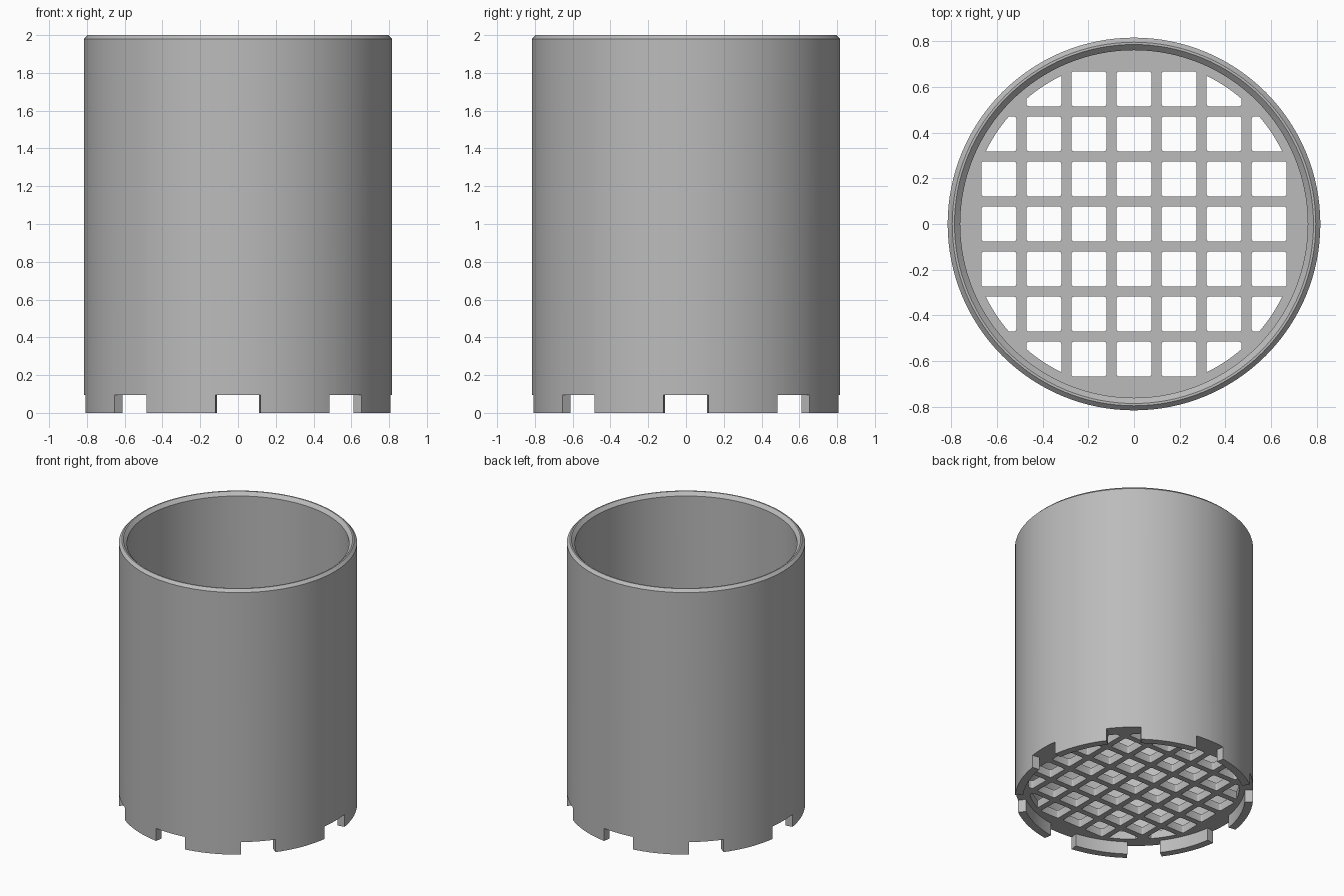
import bpy, bmesh
from math import cos, sin, tau
from mathutils import Matrix

if "Cube" in bpy.data.objects:
    bpy.data.objects.remove(bpy.data.objects["Cube"])

SEGMENTS = 128
OUTER, INNER = 0.815, 0.76
FLOOR_Z, FLOOR_TOP = 0.095, 0.155
PITCH, CELL = 0.197, 0.154

grey = bpy.data.materials.new("plain_grey")
grey.use_nodes = True
grey.diffuse_color = (0.5, 0.5, 0.5, 1)
grey.node_tree.nodes["Principled BSDF"].inputs["Base Color"].default_value = (0.5, 0.5, 0.5, 1)


def finish(bm, name):
    bmesh.ops.recalc_face_normals(bm, faces=bm.faces)
    mesh = bpy.data.meshes.new(name)
    bm.to_mesh(mesh)
    bm.free()
    mesh.materials.append(grey)
    obj = bpy.data.objects.new(name, mesh)
    bpy.context.collection.objects.link(obj)
    return obj


def lathe(bm, profile, start=0, count=SEGMENTS):
    """Sweep a closed (radius, z) profile through a number of segments."""
    full = count == SEGMENTS
    rings = []
    for i in range(count if full else count + 1):
        a = tau * (start + i) / SEGMENTS
        rings.append([bm.verts.new((r * cos(a), r * sin(a), z)) for r, z in profile])
    n = len(profile)
    for i in range(count):
        a, b = rings[i], rings[(i + 1) % len(rings)]
        for j in range(n):
            k = (j + 1) % n
            bm.faces.new((a[j], b[j], b[k], a[k]))
    if not full:
        bm.faces.new(rings[0])
        bm.faces.new(rings[-1])


def disc(name, radius, z0, z1):
    bm = bmesh.new()
    bmesh.ops.create_cone(bm, cap_ends=True, segments=SEGMENTS, radius1=radius,
                          radius2=radius, depth=z1 - z0,
                          matrix=Matrix.Translation((0, 0, (z0 + z1) / 2)))
    return finish(bm, name)


def boolean(obj, tool, operation):
    """Apply a boolean and discard its helper."""
    tool.hide_render = True
    mod = obj.modifiers.new("cut", 'BOOLEAN')
    mod.operation, mod.object, mod.solver = operation, tool, 'EXACT'
    bpy.context.view_layer.objects.active = obj
    bpy.ops.object.modifier_apply(modifier=mod.name)
    bpy.data.objects.remove(tool)


# Tube wall with a chamfered rim
bm = bmesh.new()
lathe(bm, [(OUTER, 0), (OUTER, 1.98), (0.795, 2), (0.785, 2), (INNER, 1.975), (INNER, 0)])
wall = finish(bm, "tube_wall")

# Eight notches in the foot
bm = bmesh.new()
for i in range(8):
    lathe(bm, [(0.7, -0.1), (0.9, -0.1), (0.9, FLOOR_Z), (0.7, FLOOR_Z)],
          start=i * SEGMENTS // 8 - 3, count=6)
boolean(wall, finish(bm, "notch_cutter"), 'DIFFERENCE')

# Floor with a square mesh of rounded drain holes, trimmed to a circle
bm = bmesh.new()
for ix in range(-3, 4):
    for iy in range(-3, 4):
        if abs(ix) == 3 and abs(iy) == 3:
            continue
        place = Matrix.Translation((ix * PITCH, iy * PITCH, 0.12)) @ Matrix.Diagonal((CELL, CELL, 0.3, 1))
        verts = bmesh.ops.create_cube(bm, size=1, matrix=place)["verts"]
        uprights = [e for e in {e for v in verts for e in v.link_edges}
                    if abs(e.verts[0].co.z - e.verts[1].co.z) > 0.1]
        bmesh.ops.bevel(bm, geom=uprights, offset=0.013, segments=3,
                        profile=0.5, affect='EDGES')
holes = finish(bm, "hole_cutter")
boolean(holes, disc("hole_limit", 0.722, 0, 0.25), 'INTERSECT')
floor = disc("drain_floor", INNER, FLOOR_Z, FLOOR_TOP)
boolean(floor, holes, 'DIFFERENCE')

# Smooth the round walls, keep edges crisp
for obj in (wall, floor):
    bpy.ops.object.select_all(action='DESELECT')
    obj.select_set(True)
    bpy.context.view_layer.objects.active = obj
    bpy.ops.object.shade_smooth_by_angle(angle=0.4)
